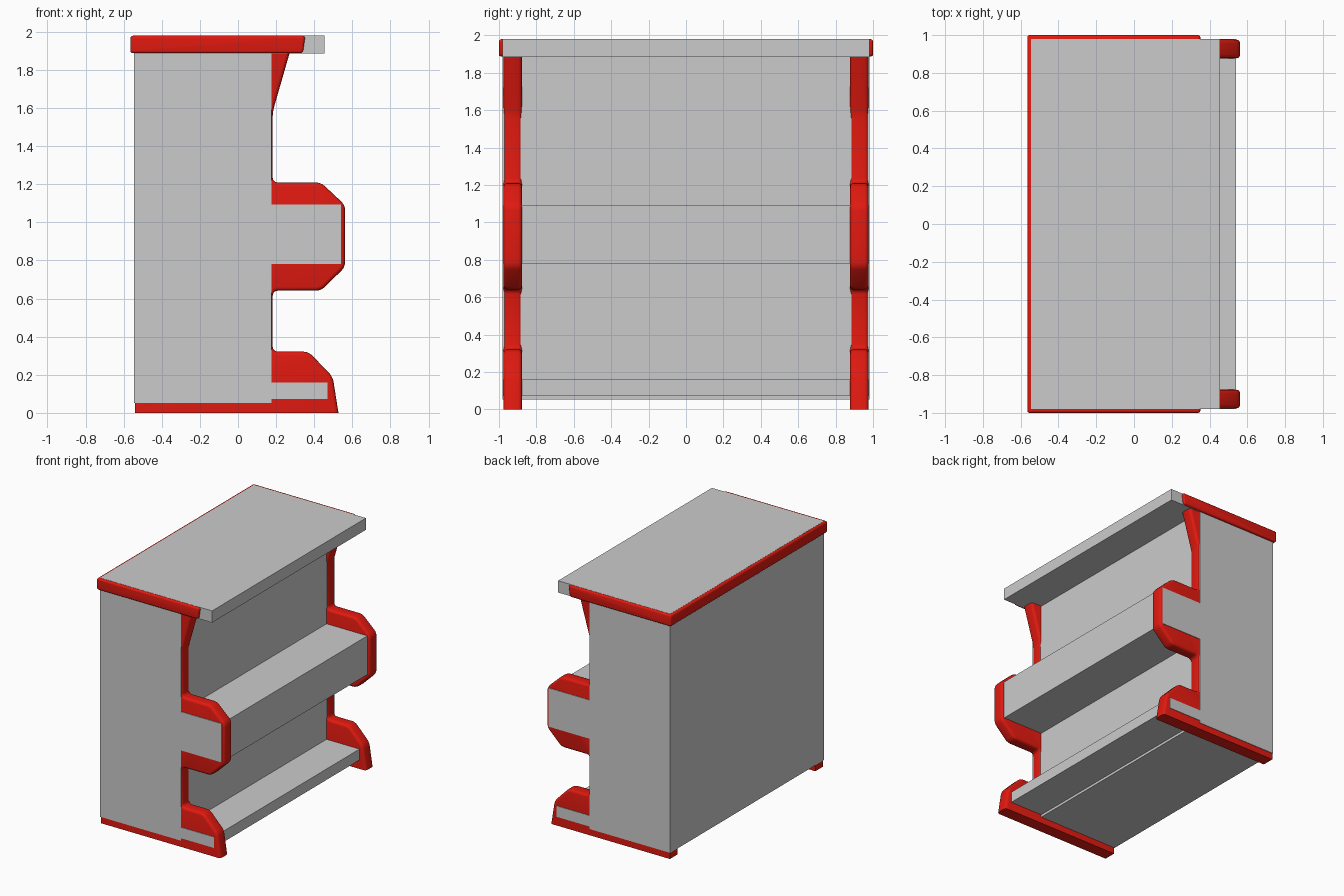
import bpy, bmesh
from mathutils import Vector

if "Cube" in bpy.data.objects:
    bpy.data.objects.remove(bpy.data.objects["Cube"])

red = bpy.data.materials.new("red_trim")
red.diffuse_color = (0.75, 0.01, 0.005, 1)
red.use_nodes = True
red.node_tree.nodes["Principled BSDF"].inputs["Base Color"].default_value = red.diffuse_color


def finish(bm, name, mat=None, smooth=False):
    bmesh.ops.recalc_face_normals(bm, faces=bm.faces)
    me = bpy.data.meshes.new(name)
    bm.to_mesh(me)
    bm.free()
    ob = bpy.data.objects.new(name, me)
    bpy.context.collection.objects.link(ob)
    if mat:
        me.materials.append(mat)
    if smooth:
        bpy.ops.object.select_all(action='DESELECT')
        ob.select_set(True)
        bpy.context.view_layer.objects.active = ob
        bpy.ops.object.shade_smooth_by_angle(angle=0.7)
    return ob


def box(name, x0, x1, z0, z1, half_y=0.98):
    bm = bmesh.new()
    bmesh.ops.create_cube(bm, size=1)
    for v in bm.verts:
        v.co = Vector(((x0 + x1) / 2 + v.co.x * (x1 - x0),
                       v.co.y * 2 * half_y,
                       (z0 + z1) / 2 + v.co.z * (z1 - z0)))
    return finish(bm, name)


def profile_solid(name, pts, y0, y1, corner, rim, keep_sharp):
    """Extrude an x-z profile along y, with rounded corners and rims."""
    bm = bmesh.new()
    vs = [bm.verts.new((x, y0, z)) for x, z in pts]
    bm.faces.new(vs)
    bmesh.ops.bevel(bm, geom=[v for v in vs if not keep_sharp(v.co)],
                    offset=corner, segments=3, profile=0.5, affect='VERTICES')
    res = bmesh.ops.extrude_face_region(bm, geom=bm.faces[:])
    moved = [g for g in res['geom'] if isinstance(g, bmesh.types.BMVert)]
    bmesh.ops.translate(bm, verts=moved, vec=(0, y1 - y0, 0))
    bmesh.ops.recalc_face_normals(bm, faces=bm.faces)
    rims = [e for e in bm.edges
            if abs(e.verts[0].co.y - e.verts[1].co.y) < 1e-5
            and not all(keep_sharp(v.co) for v in e.verts)]
    bmesh.ops.bevel(bm, geom=rims, offset=rim, segments=3, profile=0.5,
                    affect='EDGES', clamp_overlap=True)
    return finish(bm, name, red, True)


# Grey cabinet body, overhanging top and shelves
box("cabinet_body", -0.545, 0.176, 0.052, 1.98)
box("counter_overhang", 0.176, 0.455, 1.885, 1.98)
box("middle_shelf", 0.176, 0.54, 0.78, 1.092)
box("lower_shelf", 0.176, 0.47, 0.072, 0.16)

# Red end frames: foot, shelf holder and top bracket in one profile
frame = [(-0.54, 0), (0.527, 0), (0.497, 0.19), (0.37, 0.321), (0.182, 0.321),
         (0.182, 0.641), (0.435, 0.641), (0.562, 0.765), (0.562, 1.09),
         (0.435, 1.209), (0.182, 1.209), (0.182, 1.58), (0.28, 1.92),
         (-0.54, 1.92)]
for side, s in (("left", -1), ("right", 1)):
    profile_solid("end_frame_" + side, frame, s * 0.976, s * 0.877, 0.025, 0.02,
                  lambda c: c.z < 0.001 or c.z > 1.91 or c.x < -0.5)

# Red bumper around the back and ends of the top
bumper = [(-0.565, 1.887), (0.34, 1.887), (0.353, 1.979), (-0.565, 1.979)]
profile_solid("top_bumper", bumper, -1.0, 1.0, 0.015, 0.018, lambda c: False)
